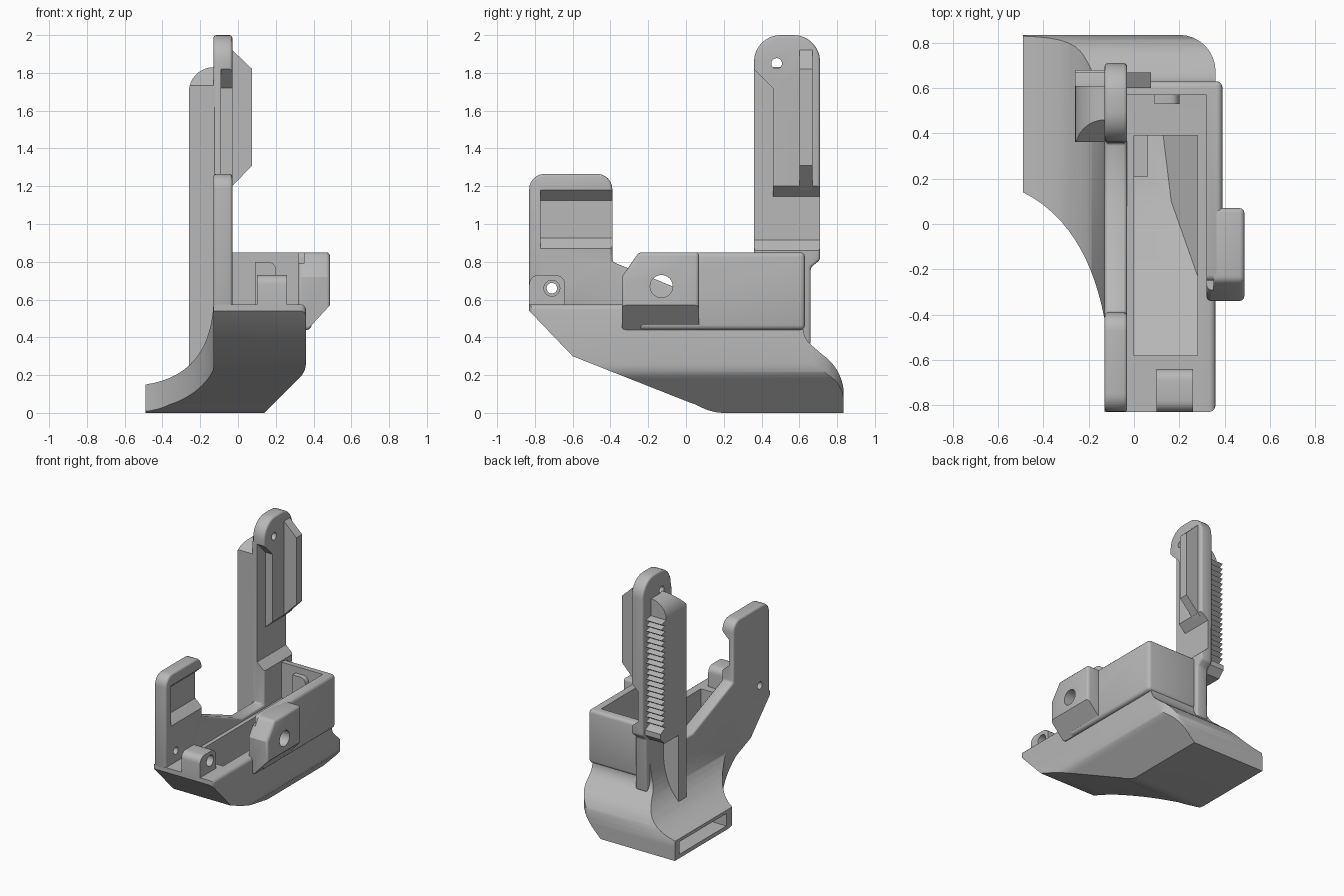
import bpy, bmesh
from math import sin, cos, radians
from mathutils import Vector

cube = bpy.data.objects.get("Cube")
if cube:
    bpy.data.objects.remove(cube, do_unlink=True)

grey = bpy.data.materials.new("plain_grey")
grey.use_nodes = True
grey.diffuse_color = (0.48, 0.48, 0.48, 1)
grey.node_tree.nodes["Principled BSDF"].inputs["Base Color"].default_value = grey.diffuse_color


def prism(name, axis, pts, lo, hi, bevel=0):
    """Extrude an outline along an axis; outline is (y,z), (x,z) or (x,y)."""
    place = {"x": lambda a, b, t: (t, a, b),
             "y": lambda a, b, t: (a, t, b),
             "z": lambda a, b, t: (a, b, t)}[axis]
    bm = bmesh.new()
    base = bm.faces.new([bm.verts.new(place(a, b, lo)) for a, b in pts])
    out = bmesh.ops.extrude_face_region(bm, geom=[base])
    new = [v for v in out["geom"] if isinstance(v, bmesh.types.BMVert)]
    bmesh.ops.translate(bm, verts=new, vec=Vector(place(0, 0, hi - lo)))
    bmesh.ops.recalc_face_normals(bm, faces=bm.faces)
    mesh = bpy.data.meshes.new(name)
    bm.to_mesh(mesh)
    bm.free()
    mesh.materials.append(grey)
    ob = bpy.data.objects.new(name, mesh)
    bpy.context.collection.objects.link(ob)
    if bevel:
        mod = ob.modifiers.new("round", "BEVEL")
        mod.width, mod.segments, mod.angle_limit = bevel, 3, radians(40)
        apply(ob, mod)
    return ob


def apply(ob, mod):
    bpy.ops.object.select_all(action="DESELECT")
    bpy.context.view_layer.objects.active = ob
    ob.select_set(True)
    bpy.ops.object.modifier_apply(modifier=mod.name)


def combine(ob, operation, *tools):
    for tool in tools:
        mod = ob.modifiers.new("cut", "BOOLEAN")
        mod.operation, mod.solver, mod.object = operation, "EXACT", tool
        apply(ob, mod)
        bpy.data.objects.remove(tool, do_unlink=True)
    return ob


def rect(a0, b0, a1, b1):
    return [(a0, b0), (a1, b0), (a1, b1), (a0, b1)]


def arc(a, b, r, start, end, n=8):
    ang = [radians(start + (end - start) * i / n) for i in range(n + 1)]
    return [(a + r * cos(t), b + r * sin(t)) for t in ang]


def curve(p, c, q, n=14):
    p, c, q = Vector(p), Vector(c), Vector(q)
    pts = [p.lerp(c, i / n).lerp(c.lerp(q, i / n), i / n) for i in range(n + 1)]
    return [tuple(v) for v in pts]


def bore(a, b, r, lo, hi):
    return prism("bore", "x", arc(a, b, r, 0, 345, 23), lo, hi)


# Duct body: side, front and plan outlines intersected
side = ([(-.83, .6), (-.83, .54), (-.6, .3), (0.02, .055)] + curve((.05, .045), (.13, 0), (.2, 0), 6)
        + [(.835, 0), (.835, .1)] + curve((.835, .12), (.82, .24), (.72, .31), 8)
        + curve((.68, .345), (.62, .39), (.62, .45), 6) + [(.62, .6)])
front = ([(-.49, 0), (.14, 0), (.32, .18)] + curve((.33, .19), (.36, .22), (.36, .27), 5)
         + arc(.33, .545, .03, 0, 90, 4) + curve((-.13, .575), (-.15, .2), (-.49, .15)))
plan = ([(-.13, -.83)] + arc(.33, -.8, .03, -90, 0, 4) + arc(.2, .675, .16, 0, 90)
        + [(-.49, .835)] + curve((-.49, .14), (-.21, 0), (-.13, -.42)))
body = prism("duct_body", "x", side, -.6, .5)
combine(body, "INTERSECT", prism("front_outline", "y", front, -1, 1),
        prism("plan_outline", "z", plan, -.1, .7))

# Hollow pocket and outlet slot
pocket = prism("pocket", "x", [(-.58, .7), (-.58, .36), (.1, .09), (.39, .05), (.39, .7)], 0, .28)
combine(pocket, "INTERSECT", prism("pocket_outline", "y",
        [(0, .04), (.12, .04), (.28, .22), (.28, .7), (0, .7)], -1, 1))
slot = prism("outlet", "x", rect(.21, .03, .78, .125), -.6, .06)
combine(body, "DIFFERENCE", pocket, slot)

# Tray walls at the right and back
tray = prism("tray_wall", "z", rect(-.12, -.25, .39, .63), .44, .85, .025)
combine(tray, "DIFFERENCE", prism("inside", "z", rect(-.3, -.5, .32, .57), .3, 1))
prism("wall_clip", "y", [(.09, .57), (.2, .57), (.2, .76)] + arc(.16, .76, .04, 0, 90, 4)
      + [(.09, .8)], .53, .58)

# Pivot lug on the right side
lug = prism("pivot_lug", "x", [(-.34, .44), (.07, .44), (.07, .85), (-.25, .85), (-.34, .72)],
            .32, .487, .02)
combine(lug, "INTERSECT", prism("lug_outline", "y",
        [(.3, .4), (.33, .4), (.487, .57), (.487, .9), (.3, .9)], -1, 1))
combine(lug, "DIFFERENCE", bore(-.13, .67, .06, .2, .6),
        prism("lug_notch", "y", rect(.3, .79, .35, .9), -.4, -.2))
combine(tray, "DIFFERENCE", bore(-.13, .67, .06, .2, .6))

# Left plate carrying the short front post and tall rear post
outline = ([(-.83, .55), (-.62, .55), (.55, .55), (.55, .36), (.66, .36), (.66, .77), (.71, .81)]
           + arc(.57, 1.86, .14, 0, 90) + arc(.5, 1.86, .14, 90, 180)
           + [(.36, .6), (.1, .6), (-.39, .8)]
           + arc(-.47, 1.185, .08, 0, 90, 6) + arc(-.75, 1.185, .08, 90, 180, 6))
plate = prism("post_plate", "x", outline, -.13, -.03, .015)


def recess(low, high, y0, y1):
    return prism("recess", "y", [(0, low - .025), (-.03, low), (-.09, low + .055),
                 (-.09, high - .055), (-.03, high), (0, high + .025)], y0, y1)


combine(plate, "DIFFERENCE",
        recess(.87, 1.18, -.77, -.3), recess(.86, 1.2, .3, .8),
        prism("step", "x", [(.3, 1.05), (.46, 1.05), (.46, 1.72), (.3, 1.88)], -.09, .05),
        bore(-.71, .66, .028, -.3, .1), bore(.48, 1.85, .028, -.3, .1))

# Guide rail on the rear post
prism("guide_rail", "y", [(-.05, 1.18), (.075, 1.31), (.075, 1.82), (-.05, 1.94)], .6, .67)

# Rib behind the rear post, with rounded top
rib_outline = [(-.26, .25), (-.12, .25), (-.12, 1.83)] + arc(-.13, 1.7, .13, 90, 180)
rib = prism("rear_rib", "y", rib_outline, .363, .61)
combine(rib, "DIFFERENCE",
        prism("lower_cut", "x", rect(.46, .1, .8, .78), -.4, -.131),
        prism("top_chamfer", "x", [(.3, 1.67), (.46, 1.83), (.46, 2), (.3, 2)], -.4, -.131))

# Ratchet teeth and the wedge beneath
count, low, pitch = 20, .88, .041
teeth = [(.6, low)]
for i in range(count):
    z = low + i * pitch
    teeth += [(.625, z), (.67, z + pitch * .7)]
teeth += [(.625, low + count * pitch), (.6, low + count * pitch)]
prism("ratchet_teeth", "x", teeth, -.26, -.12)
prism("ratchet_wedge", "x", [(.45, .76), (.63, .76), (.68, .81), (.68, .85), (.6, .89), (.45, .89)],
      -.26, -.1)

# Front hinge lug with bored hole
hinge = prism("front_lug", "x", [(-.83, .55), (-.64, .55)] + arc(-.69, .68, .05, 0, 90, 5)
              + arc(-.78, .68, .05, 90, 180, 5), .1, .26)
combine(hinge, "DIFFERENCE", bore(-.71, .66, .042, 0, .4))

# Smooth curved surfaces, keep crisp edges
bpy.ops.object.select_all(action="DESELECT")
for ob in bpy.context.collection.objects:
    if ob.type == "MESH":
        ob.select_set(True)
        bpy.context.view_layer.objects.active = ob
bpy.ops.object.shade_smooth_by_angle(angle=radians(32))
